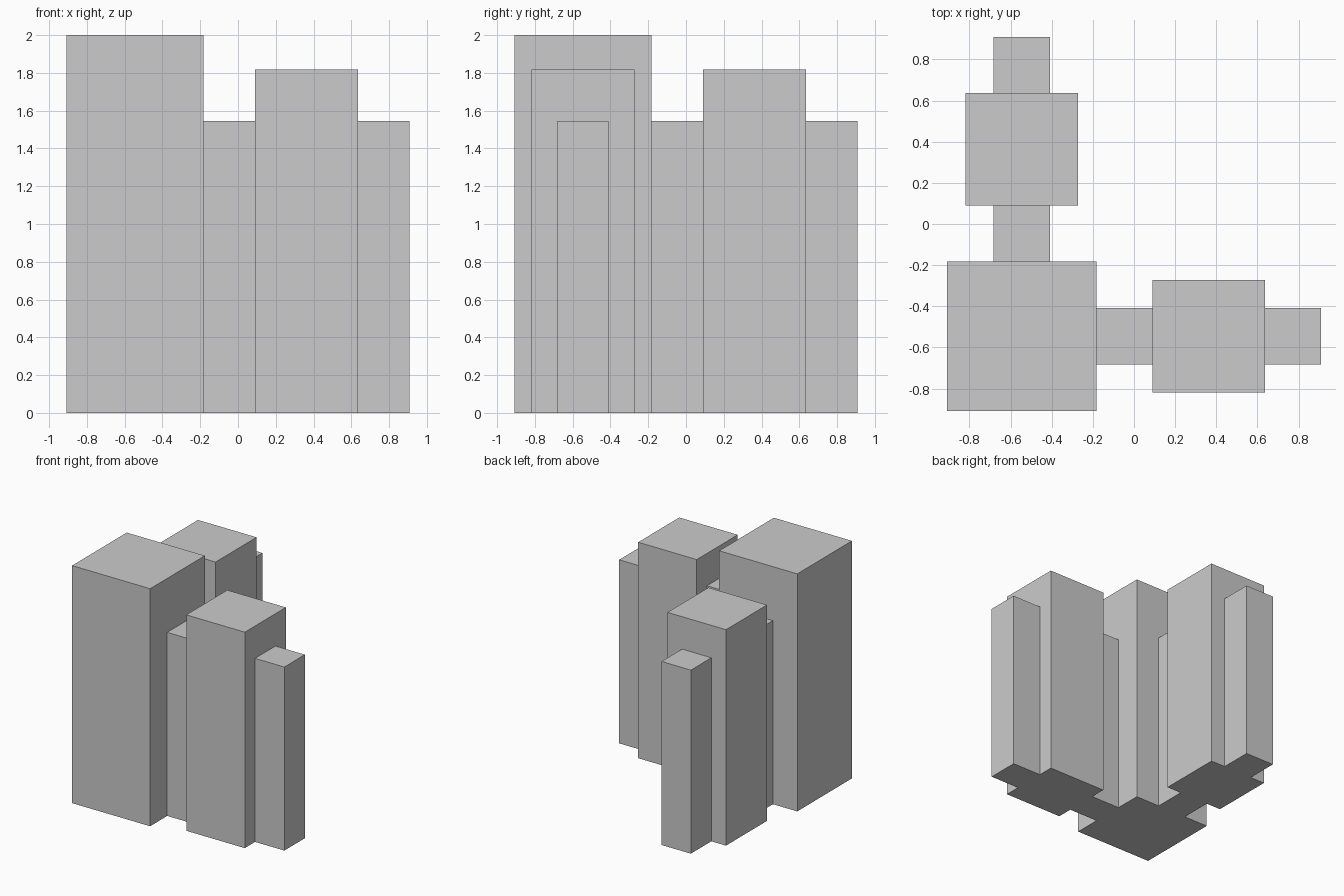
import bpy

if "Cube" in bpy.data.objects:
    bpy.data.objects.remove(bpy.data.objects["Cube"])

U = 1 / 11  # grid module of the model


def block(name, x0, x1, y0, y1, h):
    """Box standing on the ground, sized in grid modules."""
    bpy.ops.mesh.primitive_cube_add(
        size=1, location=((x0 + x1) / 2 * U, (y0 + y1) / 2 * U, h / 2 * U))
    ob = bpy.context.object
    ob.name = name
    ob.scale = ((x1 - x0) * U, (y1 - y0) * U, h * U)
    bpy.ops.object.transform_apply(location=True, rotation=False, scale=True)
    return ob


# Tall corner tower
tower = block("corner_tower_with_wings", -10, -2, -10, -2, 22)

# One wing along x, the other mirrored across the diagonal:
# a narrow wall running through a taller, wider mid tower
wings = []
for wing, swap in (("right", False), ("back", True)):
    for part, along, across, h in (("wall", (-6, 10), (-7.5, -4.5), 17),
                                   ("mid_tower", (1, 7), (-9, -3), 20)):
        xr, yr = (across, along) if swap else (along, across)
        wings.append(block(f"{wing}_{part}", *xr, *yr, h))

# Fuse everything into one solid
for part in wings:
    mod = tower.modifiers.new("fuse", 'BOOLEAN')
    mod.operation = 'UNION'
    mod.solver = 'EXACT'
    mod.object = part
    bpy.context.view_layer.objects.active = tower
    bpy.ops.object.modifier_apply(modifier=mod.name)
    bpy.data.objects.remove(part)
